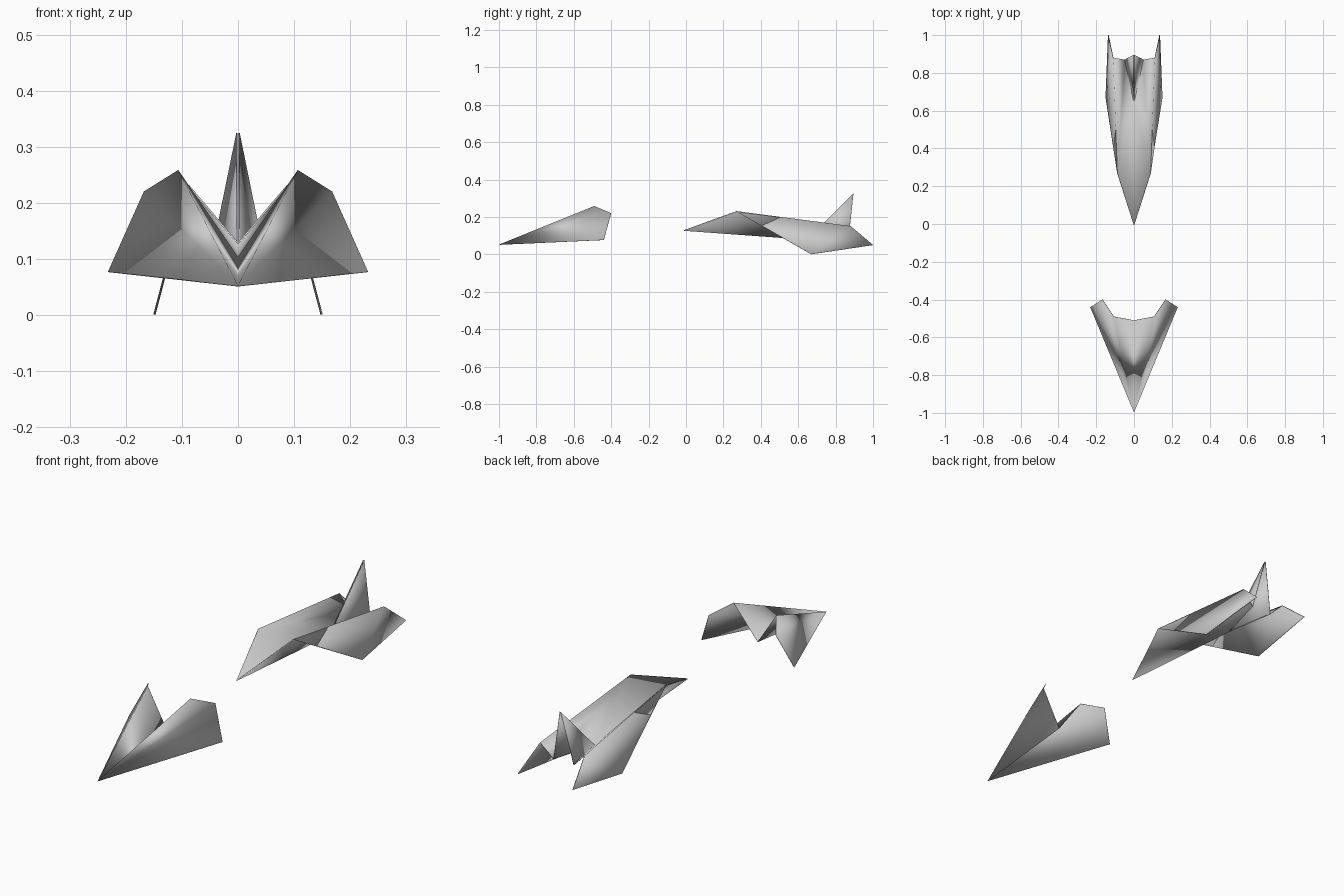
import bpy

if "Cube" in bpy.data.objects:
    bpy.data.objects.remove(bpy.data.objects["Cube"])


def folded_sheet(name, points, faces, thickness):
    """Right half of a thin folded sheet, mirrored across x = 0, smooth shaded."""
    keys = list(points)
    mesh = bpy.data.meshes.new(name)
    mesh.from_pydata(list(points.values()), [],
                     [[keys.index(k) for k in f.split()] for f in faces])
    mesh.shade_smooth()
    obj = bpy.data.objects.new(name, mesh)
    bpy.context.collection.objects.link(obj)
    mirror = obj.modifiers.new("mirror", 'MIRROR')
    mirror.use_clip = True
    mirror.merge_threshold = 0.0005
    solid = obj.modifiers.new("paper_thickness", 'SOLIDIFY')
    solid.thickness = thickness
    solid.offset = 0
    return obj


# Front dart: valley panel and folded-down side panel, all fanning from the nose
folded_sheet("front_dart", {
    "nose": (0, -0.998, 0.052),
    "valley": (0, -0.51, 0.103),
    "ridge": (0.106, -0.49, 0.258),
    "shoulder": (0.167, -0.40, 0.22),
    "hem": (0.231, -0.44, 0.077),
}, ["nose ridge valley", "nose shoulder ridge", "nose hem shoulder"], 0.002)

# Rear glider: open valley body with folded-down side wings
folded_sheet("rear_glider", {
    "nose": (0, -0.01, 0.128),
    "keel": (0, 0.65, 0.08),
    "tail_inner": (0.05, 0.87, 0.09),
    "ridge_front": (0.088, 0.27, 0.23),
    "ridge_back": (0.11, 0.88, 0.15),
    "wing_low": (0.149, 0.67, 0.001),
    "wing_tip": (0.136, 1.0, 0.05),
}, ["nose ridge_front keel",
    "keel ridge_front tail_inner",
    "tail_inner ridge_front ridge_back",
    "ridge_front wing_low ridge_back",
    "ridge_back wing_low wing_tip"], 0.004)

# Upright tail fin: two leaves with a narrow slit between them
folded_sheet("tail_fin", {
    "base_front": (0.002, 0.65, 0.08),
    "base_back": (0.05, 0.87, 0.09),
    "tip": (0.002, 0.895, 0.325),
}, ["base_front base_back tip"], 0.002)
